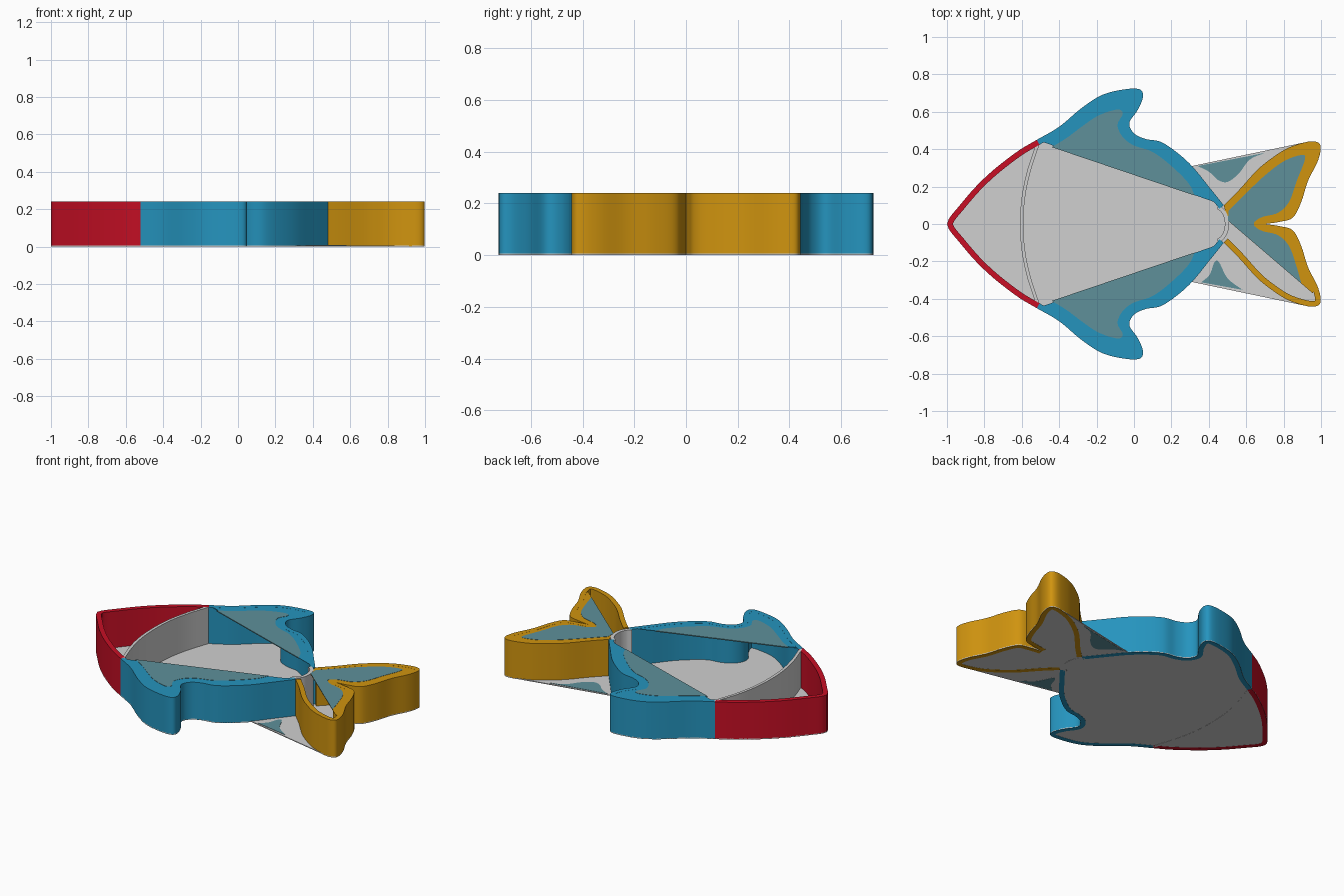
import bpy, bmesh, math
from mathutils import Vector

if "Cube" in bpy.data.objects:
    bpy.data.objects.remove(bpy.data.objects["Cube"])

H = 0.24      # wall height
T = 0.03      # wall thickness


def srgb(r, g, b):
    f = lambda c: (c / 255 / 12.92) if c < 11 else ((c / 255 + 0.055) / 1.055) ** 2.4
    return (f(r), f(g), f(b), 1)


def material(name, rgb):
    m = bpy.data.materials.new(name)
    m.diffuse_color = srgb(*rgb)
    m.use_nodes = True
    m.node_tree.nodes["Principled BSDF"].inputs["Base Color"].default_value = m.diffuse_color
    return m


RED = material("red", (200, 15, 37))
BLUE = material("blue", (37, 148, 190))
GOLD = material("gold", (208, 148, 15))
GREY = material("light_grey", (208, 208, 208))
TEAL = material("muted_teal", (94, 144, 154))


def smooth(pts, n=6):
    """Catmull-Rom curve through the points."""
    p = [Vector(q) for q in pts]
    p = [2 * p[0] - p[1]] + p + [2 * p[-1] - p[-2]]
    out = []
    for i in range(1, len(p) - 2):
        a, b, c, d = p[i - 1:i + 3]
        for k in range(n):
            t = k / n
            out.append(0.5 * (2 * b + (c - a) * t + (2 * a - 5 * b + 4 * c - d) * t * t
                              + (3 * b - a - 3 * c + d) * t ** 3))
    out.append(p[-2])
    return out


def flip(pts):
    return [Vector((q[0], -q[1])) for q in pts]


def finish(name, bm, mat):
    bmesh.ops.recalc_face_normals(bm, faces=bm.faces)
    me = bpy.data.meshes.new(name)
    bm.to_mesh(me)
    bm.free()
    me.materials.append(mat)
    ob = bpy.data.objects.new(name, me)
    bpy.context.collection.objects.link(ob)
    bpy.ops.object.select_all(action='DESELECT')
    ob.select_set(True)
    bpy.context.view_layer.objects.active = ob
    bpy.ops.object.shade_smooth_by_angle(angle=math.radians(30))
    return ob


def plate(name, pts, z0, z1, mat):
    """Flat plate with the given outline."""
    bm = bmesh.new()
    lo = [bm.verts.new((p[0], p[1], z0)) for p in pts]
    hi = [bm.verts.new((p[0], p[1], z1)) for p in pts]
    bm.faces.new(lo)
    bm.faces.new(hi)
    for i in range(len(pts)):
        j = (i + 1) % len(pts)
        bm.faces.new((lo[i], lo[j], hi[j], hi[i]))
    return finish(name, bm, mat)


def wall(name, pts, mat, thick=T, mirrored=False):
    """Upright wall on an open path, thickened to the right of the path."""
    inner = []
    for i, p in enumerate(pts):
        d = (pts[min(i + 1, len(pts) - 1)] - pts[max(i - 1, 0)]).normalized()
        inner.append(p + Vector((d.y, -d.x)) * thick)
    if mirrored:
        pts, inner = flip(pts), flip(inner)
    bm = bmesh.new()
    rings = [[bm.verts.new((q.x, q.y, z)) for q, z in ((a, 0), (a, H), (b, H), (b, 0))]
             for a, b in zip(pts, inner)]
    for r, s in zip(rings, rings[1:]):
        for k in range(4):
            bm.faces.new((r[k], r[(k + 1) % 4], s[(k + 1) % 4], s[k]))
    bm.faces.new(rings[0])
    bm.faces.new(rings[-1])
    return finish(name, bm, mat)


# Outlines of the +y half
nose = smooth([(-1, 0), (-0.985, 0.035), (-0.94, 0.09), (-0.85, 0.195), (-0.75, 0.29),
               (-0.62, 0.39), (-0.52, 0.45)])
fin = smooth([(-0.52, 0.45), (-0.40, 0.52), (-0.28, 0.62), (-0.17, 0.69), (-0.05, 0.72),
              (0.03, 0.72), (0.048, 0.68), (0.02, 0.61), (-0.025, 0.54), (0, 0.485),
              (0.06, 0.455), (0.14, 0.44), (0.22, 0.39), (0.31, 0.31), (0.40, 0.20),
              (0.48, 0.10)])
tail = smooth([(0.48, 0.10), (0.56, 0.18), (0.65, 0.28), (0.72, 0.34), (0.82, 0.405),
               (0.93, 0.44), (0.985, 0.435), (0.998, 0.40), (0.98, 0.33), (0.93, 0.23),
               (0.895, 0.12), (0.85, 0.035), (0.78, 0.012), (0.70, 0)])

# Floor, with the webs that bridge from body to tail
fin_part = [p for i, p in enumerate(fin) if i <= 13 * 6]
tail_part = [p for i, p in enumerate(tail) if i >= 5 * 6]
half = nose + fin_part[1:] + tail_part
plate("floor", half + flip(half[1:-1])[::-1], 0.001, 0.006, GREY)

# Teal patches on the webs
plate("web_patch_back", smooth([(0.34, 0.31), (0.40, 0.28), (0.45, 0.235), (0.50, 0.225),
      (0.56, 0.27), (0.62, 0.345), (0.70, 0.38)]), 0, 0.008, TEAL)
plate("web_patch_front", smooth([(0.36, -0.312), (0.405, -0.27), (0.43, -0.205),
      (0.455, -0.205), (0.50, -0.29), (0.58, -0.352)]), 0, 0.008, TEAL)

# Coloured rim walls
for side, m in (("back", False), ("front", True)):
    wall("nose_wall_" + side, nose, RED, mirrored=m)
    wall("fin_wall_" + side, fin, BLUE, mirrored=m)
    wall("tail_wall_" + side, tail, GOLD, mirrored=m)

# Grey dividers
wall("gill_divider", smooth([(-0.52, 0.44), (-0.575, 0.27), (-0.605, 0.1), (-0.605, -0.1),
     (-0.575, -0.27), (-0.52, -0.44)][::-1]), GREY, 0.018)
wall("tail_divider", smooth([(0.455, 0.10), (0.485, 0.075), (0.505, 0.03), (0.505, -0.03),
     (0.485, -0.075), (0.455, -0.10)]), GREY, 0.022)

# Fin lids: blue rim plate with a teal field
fin_field = smooth([(-0.44, 0.411), (-0.36, 0.46), (-0.28, 0.52), (-0.19, 0.58), (-0.09, 0.612),
                    (-0.06, 0.59), (-0.088, 0.53), (-0.06, 0.465), (0, 0.42), (0.10, 0.385),
                    (0.20, 0.31), (0.29, 0.22), (0.325, 0.152)])
for side, f in (("back", list), ("front", flip)):
    plate("fin_lid_" + side, f(fin), H - 0.004, H - 0.0005, BLUE)
    plate("fin_field_" + side, f(fin_field), H - 0.005, H + 0.001, TEAL)

# Tail lid: whole back lobe and the inner part of the front lobe
front_edge = [p for p in flip(tail)[::-1] if p.x < 0.985 and p.y > -0.36
              and p.y > 0.02 - 0.85 * (p.x - 0.50)]
plate("tail_lid", tail + front_edge[1:] + [Vector((0.955, -0.37)), Vector((0.50, 0.02))],
      H - 0.004, H - 0.0005, GOLD)
tail_field = smooth([(0.505, 0.07), (0.60, 0.165), (0.70, 0.26), (0.80, 0.335), (0.89, 0.368),
                     (0.915, 0.35), (0.87, 0.23), (0.83, 0.12), (0.77, 0.06), (0.68, 0.035),
                     (0.64, 0), (0.68, -0.035), (0.77, -0.06), (0.83, -0.12), (0.87, -0.23),
                     (0.895, -0.318)])
plate("tail_field", tail_field + [Vector((0.503, 0.018))], H - 0.005, H + 0.001, TEAL)
